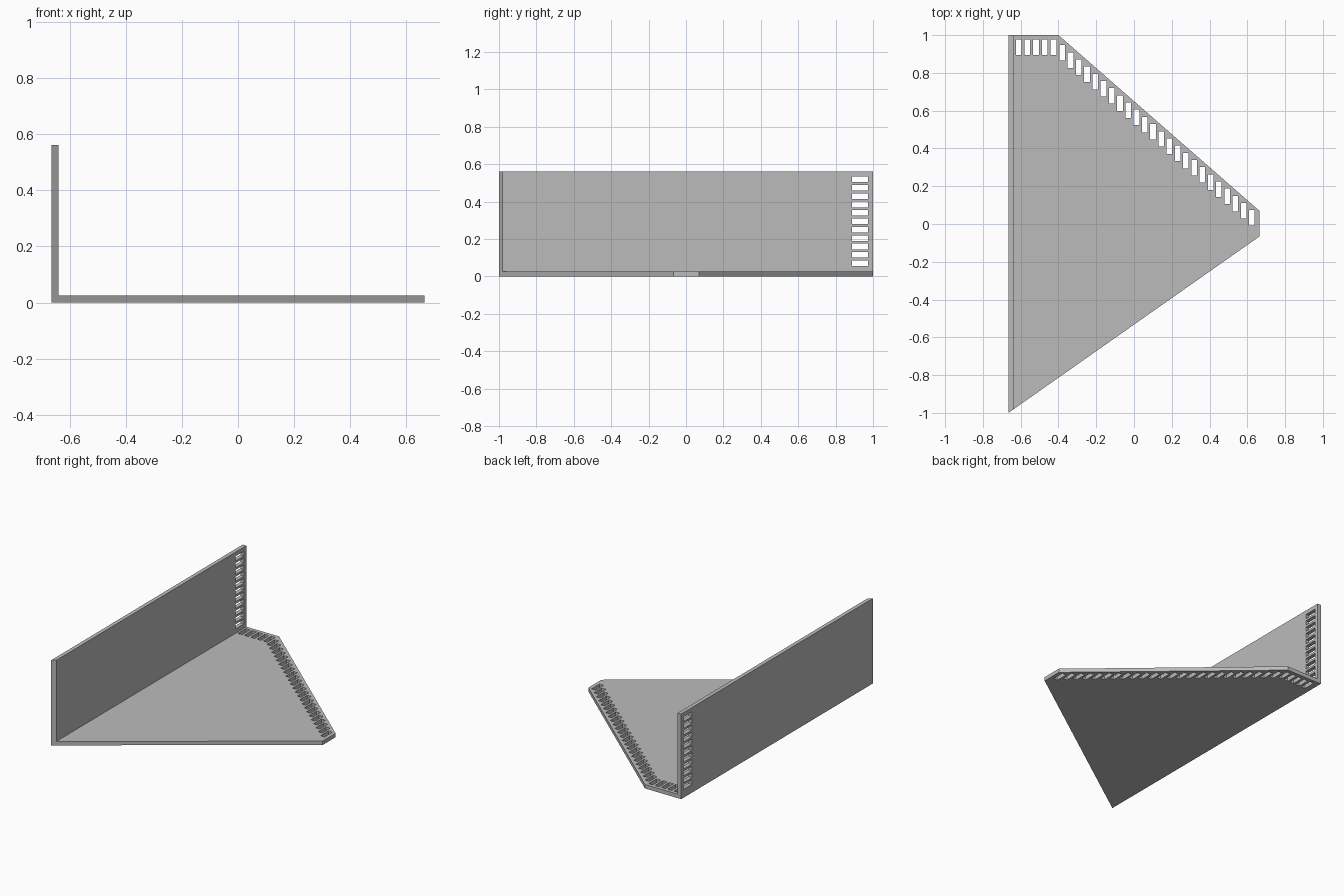
import bpy, bmesh
from mathutils import Matrix

if "Cube" in bpy.data.objects:
    bpy.data.objects.remove(bpy.data.objects["Cube"])

LEFT, RIGHT = -0.665, 0.664
THICK, HEIGHT = 0.026, 0.562
SLOT_W, SLOT_L = 0.030, 0.082

grey = bpy.data.materials.new("plain grey")
grey.diffuse_color = (0.5, 0.5, 0.5, 1)
grey.use_nodes = True
grey.node_tree.nodes["Principled BSDF"].inputs["Base Color"].default_value = grey.diffuse_color


def make_object(name, bm):
    bmesh.ops.recalc_face_normals(bm, faces=bm.faces)
    mesh = bpy.data.meshes.new(name)
    bm.to_mesh(mesh)
    bm.free()
    mesh.materials.append(grey)
    obj = bpy.data.objects.new(name, mesh)
    bpy.context.collection.objects.link(obj)
    return obj


def add_box(bm, centre, size):
    bmesh.ops.create_cube(bm, size=1, matrix=Matrix.Translation(centre) @ Matrix.Diagonal((*size, 1)))


def cut(target, cutter):
    mod = target.modifiers.new("cut", 'BOOLEAN')
    mod.operation = 'DIFFERENCE'
    mod.solver = 'EXACT'
    mod.object = cutter
    bpy.context.view_layer.objects.active = target
    bpy.ops.object.modifier_apply(modifier=mod.name)
    bpy.data.objects.remove(cutter)


# Bracket body: five-sided outline extruded to the full wall height
outline = [(LEFT, -1), (RIGHT, -0.066), (RIGHT, 0.07), (-0.40, 1), (LEFT, 1)]
bm = bmesh.new()
base = bm.faces.new([bm.verts.new((x, y, 0)) for x, y in outline])
top = bmesh.ops.extrude_face_region(bm, geom=[base])
bmesh.ops.translate(bm, vec=(0, 0, HEIGHT), verts=[v for v in top["geom"] if isinstance(v, bmesh.types.BMVert)])
bracket = make_object("slotted_bracket", bm)

# Remove the space above the floor plate, leaving the wall on the left
bm = bmesh.new()
add_box(bm, (LEFT + THICK + 1, 0, THICK + 1), (2, 3, 2))
cut(bracket, make_object("space_cutter", bm))

# Slots: a row on the back edge, a row on the slanted edge, a column in the wall
bm = bmesh.new()
for i in range(5):
    add_box(bm, (-0.611 + i * 0.0463, 0.935, THICK / 2), (SLOT_W, SLOT_L, 0.1))
for i in range(24):
    t = i / 23
    add_box(bm, (-0.380 + t * 1.004, 0.906 - t * 0.874, THICK / 2), (SLOT_W, SLOT_L, 0.1))
for i in range(11):
    add_box(bm, (LEFT + THICK / 2, 0.931, 0.07 + i * 0.0449), (0.05, SLOT_L + 0.004, SLOT_W))
cut(bracket, make_object("slot_cutter", bm))
